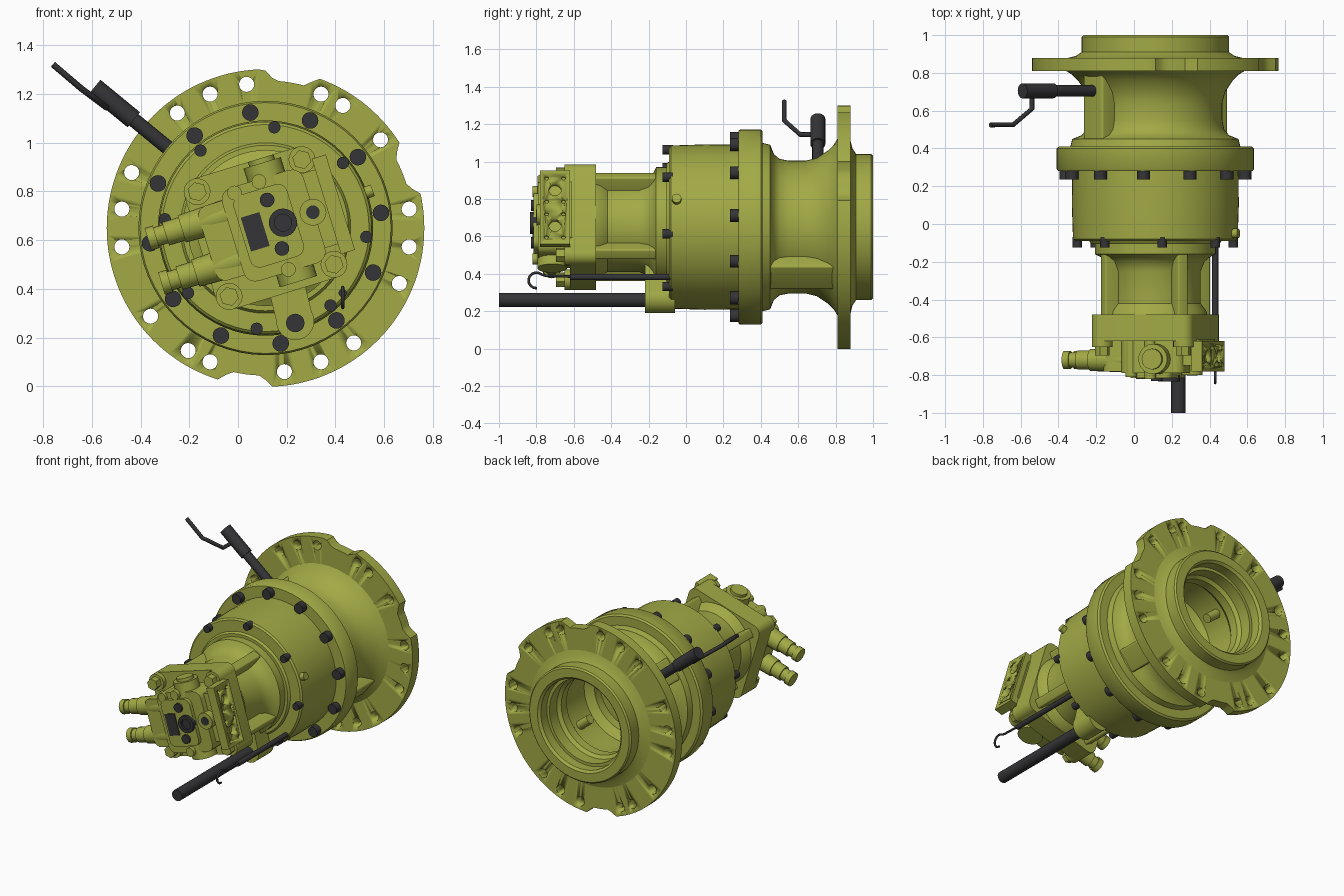
import bpy, bmesh
from math import sin, cos, pi, radians, degrees, atan2, hypot
from mathutils import Matrix, Vector

cube = bpy.data.objects.get("Cube")
if cube:
    bpy.data.objects.remove(cube)


def material(name, rgb):
    m = bpy.data.materials.new(name)
    m.use_nodes = True
    m.diffuse_color = (*rgb, 1)
    m.node_tree.nodes["Principled BSDF"].inputs["Base Color"].default_value = (*rgb, 1)
    return m


GREEN = material("olive_paint", (0.36, 0.40, 0.06))
DARK = material("dark_steel", (0.035, 0.035, 0.038))
WORLD = Matrix()
AXIS = Matrix.Translation((0.113, 0, 0.65))


def turned(deg):
    """Frame on the main axis, turned counter-clockwise as seen from the front."""
    return AXIS @ Matrix.Rotation(-radians(deg), 4, 'Y')


MOTOR = turned(17)


def finish(name, bm, mat, frame):
    bmesh.ops.recalc_face_normals(bm, faces=bm.faces)
    bm.transform(frame)
    me = bpy.data.meshes.new(name)
    bm.to_mesh(me)
    bm.free()
    me.materials.append(mat)
    ob = bpy.data.objects.new(name, me)
    bpy.context.collection.objects.link(ob)
    bpy.ops.object.select_all(action='DESELECT')
    ob.select_set(True)
    bpy.context.view_layer.objects.active = ob
    bpy.ops.object.shade_smooth_by_angle(angle=radians(35))
    return ob


def add_rod(bm, p, q, r, r2=None, sides=20):
    p, q = Vector(p), Vector(q)
    d = q - p
    place = Matrix.Translation((p + q) / 2) @ d.to_track_quat('Z', 'Y').to_matrix().to_4x4()
    bmesh.ops.create_cone(bm, cap_ends=True, segments=sides, radius1=r,
                          radius2=r if r2 is None else r2, depth=d.length, matrix=place)


def rods(name, parts, mat=GREEN, frame=AXIS, sides=20):
    bm = bmesh.new()
    for part in parts:
        add_rod(bm, *part, sides=sides)
    return finish(name, bm, mat, frame)


def box(name, lo, hi, mat=GREEN, frame=AXIS, bevel=0, axis=1):
    lo, hi = Vector(lo), Vector(hi)
    bm = bmesh.new()
    bmesh.ops.create_cube(bm, size=1, matrix=Matrix.Translation((lo + hi) / 2)
                          @ Matrix.Diagonal((*(hi - lo), 1)))
    if bevel:
        edges = [e for e in bm.edges
                 if abs(e.verts[0].co[axis] - e.verts[1].co[axis]) > 1e-4]
        bmesh.ops.bevel(bm, geom=edges, offset=bevel, segments=4, profile=0.5, affect='EDGES')
    return finish(name, bm, mat, frame)


def lathe(name, profile, steps=64, shape=None, frame=AXIS):
    """Spin a closed (y, radius) profile around the main axis."""
    bm = bmesh.new()
    vs = [bm.verts.new((r, y, 0)) for y, r in profile]
    es = [bm.edges.new((a, b)) for a, b in zip(vs, vs[1:] + vs[:1])]
    bmesh.ops.spin(bm, geom=vs + es, axis=(0, 1, 0), cent=(0, 0, 0),
                   angle=2 * pi, steps=steps)
    bmesh.ops.remove_doubles(bm, verts=bm.verts, dist=1e-4)
    if shape:
        for v in bm.verts:
            shape(v)
    return finish(name, bm, GREEN, frame)


def cut(ob, cutter):
    mod = ob.modifiers.new("holes", 'BOOLEAN')
    mod.object, mod.solver = cutter, 'EXACT'
    bpy.context.view_layer.objects.active = ob
    bpy.ops.object.modifier_apply(modifier=mod.name)
    bpy.data.objects.remove(cutter)


def wire(name, pts, r, mat=DARK):
    cu = bpy.data.curves.new(name, 'CURVE')
    cu.dimensions, cu.bevel_depth, cu.bevel_resolution = '3D', r, 2
    cu.use_fill_caps = True
    sp = cu.splines.new('POLY')
    sp.points.add(len(pts) - 1)
    for point, co in zip(sp.points, pts):
        point.co = (*co, 1)
    cu.materials.append(mat)
    bpy.context.collection.objects.link(bpy.data.objects.new(name, cu))


def ring(r, deg, y):
    return (r * cos(radians(deg)), y, r * sin(radians(deg)))


# Hollow rear housing with waisted neck, pilot ring and stepped bore
lathe("rear_housing", [
    (0.28, 0.44), (0.28, 0.515), (0.29, 0.522), (0.40, 0.522), (0.41, 0.51),
    (0.41, 0.45), (0.45, 0.44), (0.47, 0.39), (0.50, 0.365), (0.55, 0.355),
    (0.64, 0.355), (0.70, 0.37), (0.76, 0.41), (0.79, 0.44), (0.815, 0.48),
    (0.875, 0.48), (0.89, 0.42), (0.91, 0.39), (0.99, 0.39), (1.0, 0.38),
    (1.0, 0.32), (0.985, 0.305), (0.92, 0.305), (0.92, 0.285), (0.84, 0.285),
    (0.82, 0.265), (0.76, 0.265), (0.72, 0.30), (0.52, 0.30), (0.48, 0.25),
    (0.42, 0.25), (0.42, 0.18), (0.25, 0.18), (0.25, 0.0), (0.2, 0.0), (0.2, 0.44)])


# Mounting flange with three edge notches and a bolt circle
def notch(v):
    r = hypot(v.co.x, v.co.z)
    if r < 0.6:
        return
    a = degrees(atan2(v.co.z, v.co.x)) % 360
    depth = max(min(max((10 - abs(a - c)) / 4, 0), 1) for c in (22.5, 80.5, 262.5))
    k = (r - 0.046 * depth) / r
    v.co.x *= k
    v.co.z *= k


flange = lathe("mounting_flange",
               [(0.81, 0.40), (0.81, 0.652), (0.88, 0.652), (0.88, 0.40)], 144, notch)
steps = (-11, -9, -7, -3, -1, 1, 5, 7.7, 9, 13, 15, 17, 21, 23, 25, 29, 31.7, 33)
cut(flange, rods("hole_cutter", [(ring(0.595, 7.5 * k, 0.7), ring(0.595, 7.5 * k, 1.0), 0.031)
                                 for k in steps]))

# Two opposed neck bosses with inner pins
for side, deg in (("right", 140.6), ("left", -39.4)):
    box(side + "_neck_boss", (0.31, 0.42, -0.08), (0.43, 0.82, 0.08), frame=turned(deg), bevel=0.012)
    rods(side + "_inner_pin", [((0.2, 0.66, 0), (0.33, 0.66, 0), 0.03)], frame=turned(deg))

# Gearbox body
lathe("gearbox_body", [
    (0.30, 0.0), (0.30, 0.44), (0.10, 0.442), (-0.08, 0.436), (-0.09, 0.425),
    (-0.09, 0.35), (-0.105, 0.34), (-0.105, 0.0)])
rods("flange_bolts", [(ring(0.478, 7.5 + 30 * k, 0.235), ring(0.478, 7.5 + 30 * k, 0.3), 0.034)
                      for k in range(12)], DARK)
rods("body_bolts", [(ring(0.415, 45 * k - 5, -0.125), ring(0.415, 45 * k - 5, -0.07), 0.025)
                    for k in range(8)], DARK)
rods("level_plug", [((0.40, -0.05, 0.14), (0.44, -0.05, 0.155), 0.025)])

# Motor casing: round foot, waist, corner ribs and square head
lathe("motor_casing", [
    (-0.09, 0.0), (-0.09, 0.32), (-0.16, 0.32), (-0.175, 0.29), (-0.20, 0.26), (-0.25, 0.24),
    (-0.42, 0.24), (-0.46, 0.27), (-0.50, 0.28), (-0.50, 0.0)])
box("motor_head", (-0.28, -0.62, -0.28), (0.28, -0.48, 0.28), frame=MOTOR, bevel=0.06)
for k in range(4):
    box("casing_rib", (0.18, -0.49, -0.03), (0.315, -0.10, 0.03), frame=turned(62 + 90 * k), bevel=0.01)
corners = [(x, z) for x in (-0.225, 0.225) for z in (-0.225, 0.225)]
rods("head_bolt_bosses", [((x, -0.65, z), (x, -0.48, z), 0.055) for x, z in corners], frame=MOTOR)
rods("head_bolts", [((x, -0.695, z), (x, -0.64, z), 0.04) for x, z in corners], frame=MOTOR, sides=6)

# Valve cover with cross ports
box("valve_cover", (-0.14, -0.79, -0.20), (0.21, -0.60, 0.20), frame=MOTOR, bevel=0.05)
box("cover_face", (-0.10, -0.815, -0.15), (0.13, -0.77, 0.16), frame=MOTOR, bevel=0.04)
box("side_link", (0.15, -0.75, -0.15), (0.29, -0.61, 0.17), frame=MOTOR, bevel=0.02)
rods("cross_port", [((0.065, -0.715, -0.25), (0.065, -0.715, 0.26), 0.08),
                    ((0.065, -0.715, 0.25), (0.065, -0.715, 0.28), 0.055)], frame=MOTOR)
rods("front_lugs", [((0.205, -0.80, 0.005), (0.205, -0.62, 0.005), 0.055),
                    ((-0.08, -0.81, 0.175), (-0.08, -0.62, 0.175), 0.03),
                    ((0.03, -0.82, 0.19), (0.03, -0.62, 0.19), 0.03),
                    ((0.04, -0.82, -0.19), (0.04, -0.62, -0.19), 0.03)], frame=MOTOR)
rods("front_lug_plugs", [((0.205, -0.803, 0.005), (0.205, -0.79, 0.005), 0.028),
                         ((0.04, -0.83, 0.108), (0.04, -0.80, 0.108), 0.03),
                         ((0.04, -0.83, -0.10), (0.04, -0.80, -0.10), 0.03)], DARK, MOTOR)
collar = rods("centre_plug", [((0.075, -0.835, 0), (0.075, -0.80, 0), 0.058)], DARK, MOTOR, 24)
cut(collar, rods("plug_cutter", [((0.075, -0.9, 0), (0.075, -0.82, 0), 0.035)], DARK, MOTOR))
box("blank_plate", (-0.085, -0.82, -0.075), (-0.005, -0.81, 0.07), DARK, MOTOR)

# Stepped hose fittings
for z in (-0.093, 0.097):
    rods("hose_fitting", [((-0.33, -0.72, z), (-0.08, -0.72, z), 0.058, 0.068),
                          ((-0.40, -0.72, z), (-0.32, -0.72, z), 0.05),
                          ((-0.45, -0.72, z), (-0.39, -0.72, z), 0.04),
                          ((-0.475, -0.72, z), (-0.44, -0.72, z), 0.048)], frame=MOTOR)
box("fitting_block", (-0.25, -0.78, -0.16), (-0.10, -0.61, 0.16), frame=MOTOR, bevel=0.04)

# Drilled port plate on the side
plate = box("port_plate", (0.265, -0.78, -0.193), (0.325, -0.62, 0.216), frame=MOTOR)
holes = []
for z in (-0.09, 0.11):
    holes.append(((0.29, -0.70, z), (0.4, -0.70, z), 0.033))
    holes += [((0.30, -0.70 + dy, z + dz), (0.4, -0.70 + dy, z + dz), 0.011)
              for dy in (-0.045, 0.045) for dz in (-0.065, 0.065)]
cut(plate, rods("port_cutter", holes, frame=MOTOR, sides=16))

# Drain tube and its bracket
rods("drain_tube", [((0.235, -1.0, 0.26), (0.235, -0.2, 0.26), 0.038)], DARK, WORLD)
rods("bracket_eye", [((0.235, -0.22, 0.268), (0.235, -0.06, 0.268), 0.078)], frame=WORLD, sides=32)
box("bracket_arm", (-0.075, -0.22, 0), (0.075, -0.06, 0.19),
    frame=Matrix.Translation((0.235, 0, 0.268)) @ Matrix.Rotation(radians(-14), 4, 'Y'))

# Dipstick with hooked handle
rods("dipstick_tube", [((0.43, -0.62, 0.383), (0.43, -0.07, 0.383), 0.017)], DARK, WORLD)
hook = [(0.43, -0.60, 0.385), (0.43, -0.75, 0.39)]
hook += [(0.43, -0.80 + 0.042 * cos(a), 0.365 + 0.042 * sin(a))
         for a in (radians(50 + 25 * k) for k in range(10))]
wire("dipstick_hook", hook, 0.007)

# Radial breather pipe with bent lever
rods("breather_pipe", [((0.38, 0.705, 0), (0.72, 0.705, 0), 0.03),
                       ((0.70, 0.705, 0), (0.91, 0.705, 0), 0.04)], DARK, turned(140.6))
wire("breather_lever", [(-0.54, 0.70, 1.145), (-0.54, 0.61, 1.145),
                        (-0.64, 0.525, 1.22), (-0.76, 0.525, 1.322)], 0.013)
